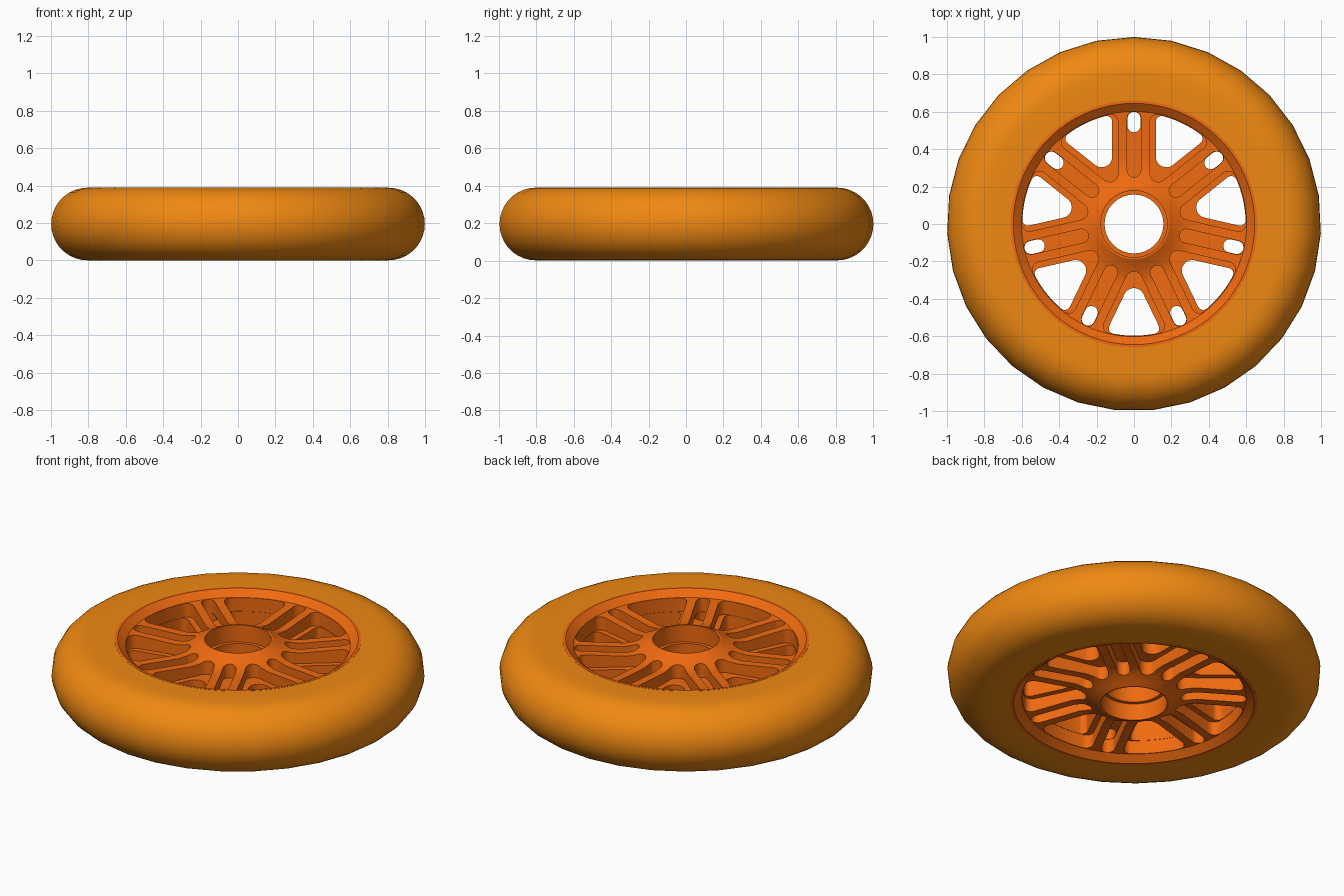
import bpy, bmesh
from math import sin, cos, asin, pi, radians

if "Cube" in bpy.data.objects:
    bpy.data.objects.remove(bpy.data.objects["Cube"])

H = 0.39            # wheel width
MID = H / 2
N = 7               # spokes
HALF = pi / N       # half the angle between spokes


def make_object(name, bm, color=None):
    bmesh.ops.recalc_face_normals(bm, faces=bm.faces)
    me = bpy.data.meshes.new(name)
    bm.to_mesh(me)
    bm.free()
    ob = bpy.data.objects.new(name, me)
    bpy.context.collection.objects.link(ob)
    if color:
        mat = bpy.data.materials.new(name + "_colour")
        mat.diffuse_color = color
        mat.use_nodes = True
        mat.node_tree.nodes["Principled BSDF"].inputs["Base Color"].default_value = mat.diffuse_color
        me.materials.append(mat)
    return ob


def lathe(name, profile, segments, color):
    """Spin a closed (radius, z) profile about the z axis."""
    bm = bmesh.new()
    rings = []
    for i in range(segments):
        a = pi / 2 + 2 * pi * i / segments
        rings.append([bm.verts.new((r * cos(a), r * sin(a), z)) for r, z in profile])
    n = len(profile)
    for i in range(segments):
        p, q = rings[i], rings[(i + 1) % segments]
        for j in range(n):
            k = (j + 1) % n
            bm.faces.new((p[j], q[j], q[k], p[k]))
    return make_object(name, bm, color)


def arc(cx, cy, r, a0, a1, n):
    return [(cx + r * cos(a0 + (a1 - a0) * i / n), cy + r * sin(a0 + (a1 - a0) * i / n))
            for i in range(n + 1)]


def window(w, r_in, r_out, R):
    """Rounded wedge between two spokes whose half width is w."""
    t = HALF + pi / 2
    cx = (w + r_in) / sin(HALF)
    a = HALF - asin((w + r_out) / (R - r_out))
    ox, oy = (R - r_out) * cos(a), (R - r_out) * sin(a)
    return (arc(ox, -oy, r_out, -t, -a, 6) + arc(0, 0, R, -a, a, 12)[1:-1]
            + arc(ox, oy, r_out, a, t, 6) + arc(cx, 0, r_in, t, 2 * pi - t, 10))


def slot(w, r0, r1):
    """Round-ended slot running along a spoke."""
    return (arc(r1 - w, 0, w, -pi / 2, pi / 2, 8)
            + arc(r0 + w, 0, w, pi / 2, 3 * pi / 2, 8))


def cutter(name, win, slt, z0, z1):
    bm = bmesh.new()
    for i in range(N):
        for outline, a in ((slt, pi / 2 + 2 * HALF * i), (win, pi / 2 + HALF * (2 * i + 1))):
            lo, hi = ([bm.verts.new((x * cos(a) - y * sin(a), x * sin(a) + y * cos(a), z))
                       for x, y in outline] for z in (z0, z1))
            bm.faces.new(lo[::-1])
            bm.faces.new(hi)
            n = len(outline)
            for j in range(n):
                k = (j + 1) % n
                bm.faces.new((lo[j], lo[k], hi[k], hi[j]))
    ob = make_object(name, bm)
    ob.hide_render = True
    return ob


def smooth(ob, angle):
    bpy.ops.object.select_all(action='DESELECT')
    ob.select_set(True)
    bpy.context.view_layer.objects.active = ob
    bpy.ops.object.shade_smooth_by_angle(angle=radians(angle))


# tyre: flat sides with a fully rounded tread
R = MID - 0.001
tyre_profile = [(0.655, MID - R), (0.74, MID - R)] + arc(1 - R, MID, R, -pi / 2, pi / 2, 18) \
    + [(0.74, MID + R), (0.655, MID + R)]
tyre = lathe("tyre", tyre_profile, 31, (0.87, 0.25, 0.006, 1))
smooth(tyre, 40)

# hub: bearing seats, tapered boss, spoke disc and bevelled rim
half = [(0.157, 0.29), (0.178, 0.29), (0.178, H), (0.188, H), (0.215, 0.375),
        (0.25, 0.357), (0.29, 0.343), (0.34, 0.337), (0.602, 0.355), (0.645, H), (0.66, H)]
hub_profile = half + [(r, H - z) for r, z in reversed(half)]
hub = lathe("hub", hub_profile, 84, (0.87, 0.145, 0.005, 1))

# open windows, then recesses that leave raised twin ribs on both sides
WEB = 0.08
big, groove = window(0.085, 0.045, 0.04, 0.599), slot(0.037, 0.25, 0.602)
cutters = [
    cutter("window_cutter", window(0.117, 0.056, 0.03, 0.597), slot(0.035, 0.49, 0.6), -0.1, H + 0.1),
    cutter("top_recess_cutter", big, groove, MID + WEB, H + 0.1),
    cutter("bottom_recess_cutter", big, groove, -0.1, MID - WEB),
]
for c in cutters:
    mod = hub.modifiers.new(c.name, 'BOOLEAN')
    mod.operation = 'DIFFERENCE'
    mod.solver = 'EXACT'
    mod.object = c
bpy.context.view_layer.update()
hub_mesh = bpy.data.meshes.new_from_object(hub.evaluated_get(bpy.context.evaluated_depsgraph_get()))
hub.modifiers.clear()
hub.data = hub_mesh
for c in cutters:
    bpy.data.objects.remove(c)
smooth(hub, 25)
